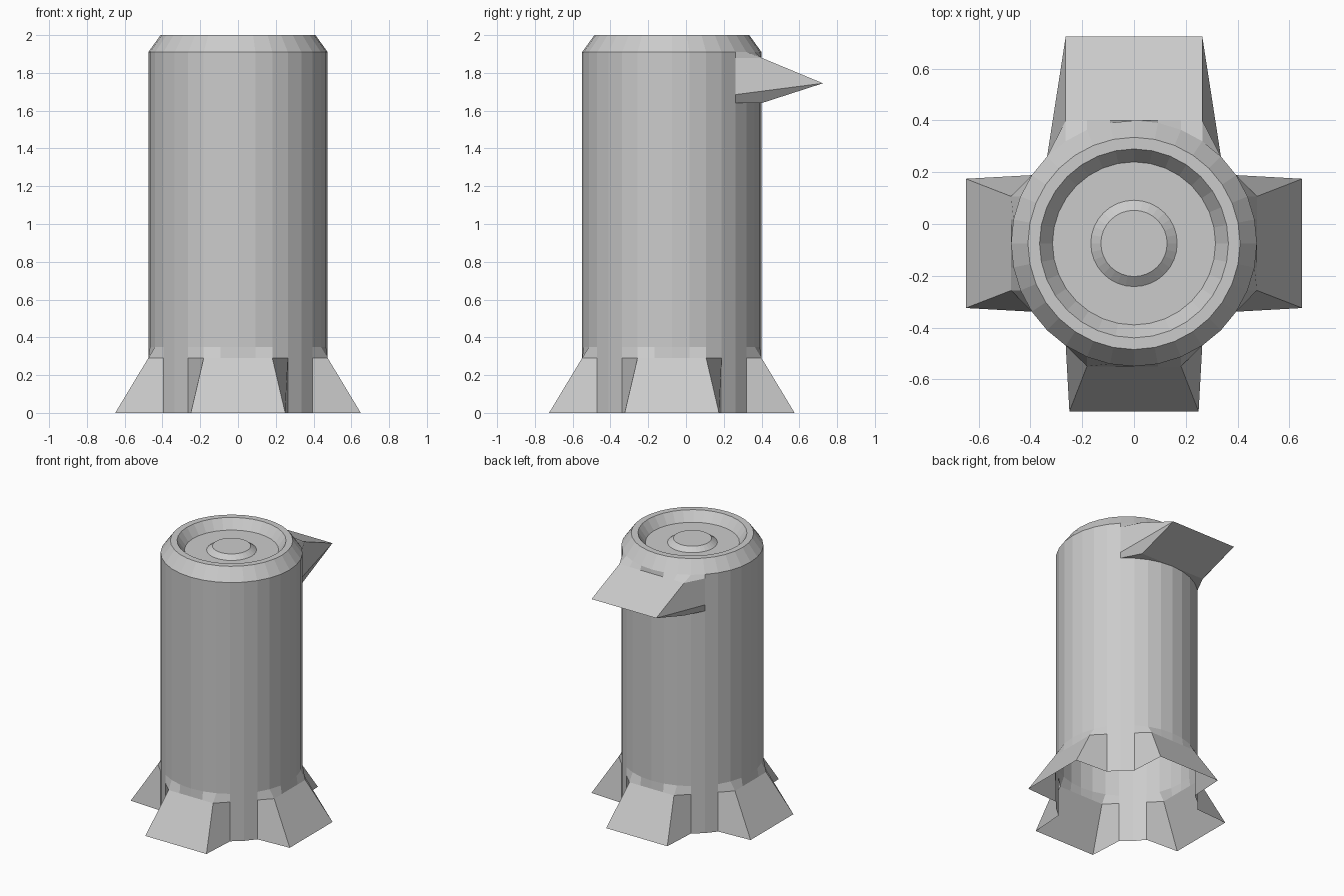
import bpy, bmesh
from math import sin, cos, pi

if "Cube" in bpy.data.objects:
    bpy.data.objects.remove(bpy.data.objects["Cube"])

N = 32          # sides of the body
R = 0.475       # body radius
CY = -0.075     # body axis offset in y


def ring(radius, z):
    """Points around the body axis; index 0 faces +y, going clockwise from above."""
    return [[radius * sin(2 * pi * k / N), radius * cos(2 * pi * k / N), z] for k in range(N)]


def flare(points, centre, half, dist, widen=1.0, z=None):
    """Pull a run of ring points out onto a flat line at the given distance."""
    a = 2 * pi * centre / N
    for k in range(centre - half, centre + half + 1):
        p = points[k % N]
        side = (p[0] * cos(a) - p[1] * sin(a)) * widen
        p[0] = side * cos(a) + dist * sin(a)
        p[1] = -side * sin(a) + dist * cos(a)
        if z is not None:
            p[2] = z
    return points


def skin(name, rings, cap=False):
    """Bridge consecutive rings into one mesh object."""
    bm = bmesh.new()
    rows = [[bm.verts.new((x, y + CY, z)) for x, y, z in r] for r in rings]
    for lo, hi in zip(rows, rows[1:]):
        for k in range(N):
            j = (k + 1) % N
            bm.faces.new((lo[j], lo[k], hi[k], hi[j]))
    if cap:
        bm.faces.new(rows[-1][::-1])
    bmesh.ops.remove_doubles(bm, verts=bm.verts, dist=1e-5)
    bmesh.ops.dissolve_degenerate(bm, edges=bm.edges, dist=1e-5)
    me = bpy.data.meshes.new(name)
    bm.to_mesh(me)
    bm.free()
    ob = bpy.data.objects.new(name, me)
    bpy.context.collection.objects.link(ob)
    return ob


# Four feet flared out of the open bottom of the body
ground, ankle = ring(R, 0), ring(R, 0.29)
for c in (0, 8, 16, 24):
    flare(ground, c, 2, 0.65, 0.25 / 0.182)
    flare(ankle, c, 2, R)

# Spout pulled out of the back, near the top
spout_under = flare(ring(R, 1.64), 0, 3, R)
spout_tip = flare(ring(R, 1.685), 0, 3, 0.80, 1.0, 1.745)
spout_top = flare(ring(R, 1.88), 0, 3, R)

# Body wall with feet, spout and bevelled shoulder
skin("bin_body", [ground, ankle, ring(R, 0.35), ring(R, 1.64), spout_under,
                  spout_tip, spout_top, ring(R, 1.91), ring(0.41, 2.0)])

# Recessed lid with a low raised button
skin("recessed_lid", [ring(r, z) for r, z in
     [(0.41, 2.0), (0.365, 2.0), (0.315, 1.93), (0.167, 1.93), (0.128, 1.96)]], cap=True)
